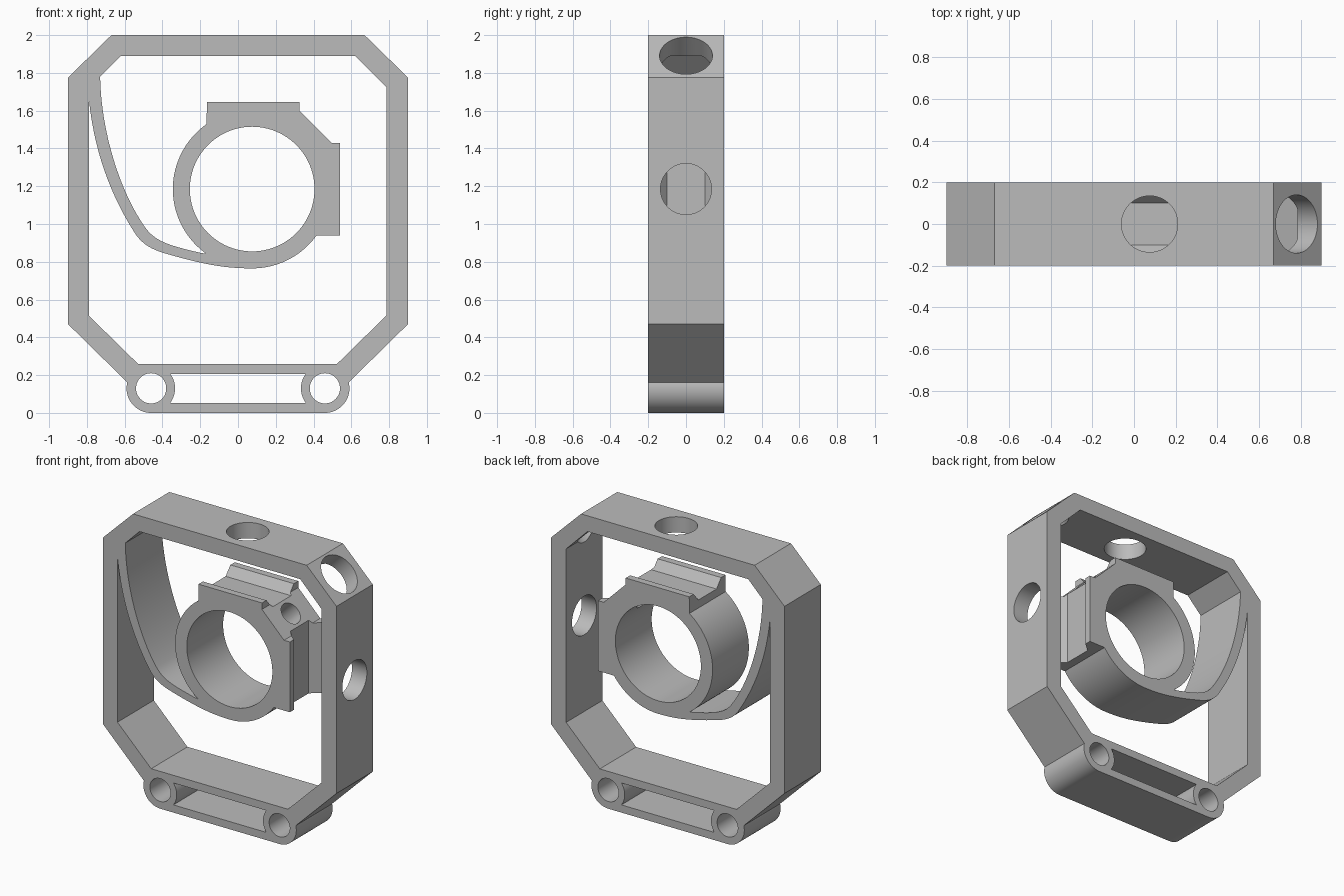
import bpy, bmesh, math
from mathutils import Matrix, Vector
from mathutils.geometry import interpolate_bezier

if "Cube" in bpy.data.objects:
    bpy.data.objects.remove(bpy.data.objects["Cube"])

HALF = 0.2               # half the depth of the body
BX, BZ = 0.075, 1.185    # bore centre
PIN_X, PIN_Z = 0.46, 0.13

grey = bpy.data.materials.new("plain grey")
grey.use_nodes = True
grey.diffuse_color = (0.5, 0.5, 0.5, 1)
grey.node_tree.nodes["Principled BSDF"].inputs["Base Color"].default_value = (0.5, 0.5, 0.5, 1)


def arc(cx, cz, r, start, end, n=24):
    angles = [math.radians(start + (end - start) * i / n) for i in range(n + 1)]
    return [(cx + r * math.cos(a), cz + r * math.sin(a)) for a in angles]


def circle(cx, cz, r, n=64):
    return arc(cx, cz, r, 0, 360, n)[:-1]


def bezier(*pts):
    """Chain of cubic segments sharing their end points."""
    v = [Vector((x, z, 0)) for x, z in pts]
    out = [pts[0]]
    for i in range(0, len(v) - 1, 3):
        out += [(p.x, p.y) for p in interpolate_bezier(*v[i:i + 4], 17)[1:]]
    return out


def make_object(name, bm):
    bmesh.ops.recalc_face_normals(bm, faces=bm.faces[:])
    mesh = bpy.data.meshes.new(name)
    bm.to_mesh(mesh)
    bm.free()
    mesh.materials.append(grey)
    obj = bpy.data.objects.new(name, mesh)
    bpy.context.collection.objects.link(obj)
    return obj


def plate(name, loops):
    """Extrude a flat region, bounded by closed loops in x and z, along y."""
    bm = bmesh.new()
    for loop in loops:
        vs = [bm.verts.new((x, -HALF, z)) for x, z in loop]
        for a, b in zip(vs, vs[1:] + vs[:1]):
            bm.edges.new((a, b))
    bmesh.ops.triangle_fill(bm, edges=bm.edges[:], use_beauty=True, normal=(0, -1, 0))
    new = bmesh.ops.extrude_face_region(bm, geom=bm.faces[:])["geom"]
    moved = [g for g in new if isinstance(g, bmesh.types.BMVert)]
    bmesh.ops.translate(bm, verts=moved, vec=(0, 2 * HALF, 0))
    return make_object(name, bm)


def drill(name, r, tilt, near, far):
    """Cylinder running outward from the bore centre, tilted from z toward x."""
    bm = bmesh.new()
    bmesh.ops.create_cone(bm, cap_ends=True, segments=64, radius1=r, radius2=r,
                          depth=far - near,
                          matrix=Matrix.Translation((0, 0, (near + far) / 2)))
    bm.transform(Matrix.Translation((BX, 0, BZ)) @ Matrix.Rotation(math.radians(tilt), 4, 'Y'))
    return make_object(name, bm)


def channel(name, tilt):
    """Flat-bottomed groove with sloping walls, cut in a ring pad."""
    bm = bmesh.new()
    profile = [(-0.1, 0.4), (0.1, 0.4), (0.16, 0.47), (-0.16, 0.47)]
    face = bm.faces.new([bm.verts.new((-0.27, y, z)) for y, z in profile])
    new = bmesh.ops.extrude_face_region(bm, geom=[face])["geom"]
    moved = [g for g in new if isinstance(g, bmesh.types.BMVert)]
    bmesh.ops.translate(bm, verts=moved, vec=(0.54, 0, 0))
    bm.transform(Matrix.Translation((BX, 0, BZ)) @ Matrix.Rotation(math.radians(tilt), 4, 'Y'))
    return make_object(name, bm)


# Frame outline with rounded feet
outer = ([(-0.67, 2), (0.67, 2), (0.9, 1.775), (0.9, 0.47)]
         + arc(PIN_X, PIN_Z, 0.13, 14, -90)
         + arc(-PIN_X, PIN_Z, 0.13, 270, 166)
         + [(-0.9, 0.47), (-0.9, 1.775)])

# Window outline, running round the frame, the spring arm and the ring
window = [(-0.62, 1.89), (0.62, 1.89), (0.785, 1.725), (0.785, 0.515),
          (0.525, 0.26), (-0.53, 0.26), (-0.79, 0.515)]
window += bezier((-0.79, 1.67), (-0.765, 1.4), (-0.68, 1.16), (-0.545, 0.95),
                 (-0.485, 0.86), (-0.4, 0.85), (-0.3, 0.82),
                 (-0.17, 0.787), (-0.07, 0.765), (BX, BZ - 0.42))
window += arc(BX, BZ, 0.42, 270, 324.3)[1:]
window += [(0.54, 0.94), (0.54, 1.43), (0.495, 1.43), (0.325, 1.6),
           (0.325, 1.645), (-0.165, 1.645)]
window += arc(BX, BZ, 0.42, 125, 234.5, 40)
window += bezier((-0.73, 1.78), (-0.725, 1.48), (-0.62, 1.16), (-0.49, 0.98),
                 (-0.43, 0.895), (-0.33, 0.88), (-0.17, 0.84))[::-1][1:]

# Slot between the pin holes, with ends concentric to them
slot = arc(-PIN_X, PIN_Z, 0.127, -37, 37, 12) + arc(PIN_X, PIN_Z, 0.127, 143, 217, 12)

body = plate("frame_with_spring_ring",
             [outer, window, circle(BX, BZ, 0.33, 96), slot]
             + [circle(s * PIN_X, PIN_Z, 0.08, 48) for s in (-1, 1)])

# Access holes in the frame, the screw hole in the ring and the pad channels
cutters = [drill("top_hole_cutter", 0.135, 0, 0.6, 0.95),
           drill("side_hole_cutter", 0.135, 90, 0.6, 0.95),
           drill("corner_hole_cutter", 0.14, 45, 0.6, 1.2),
           drill("screw_hole_cutter", 0.075, 45, 0.2, 0.55),
           channel("top_channel_cutter", 0),
           channel("side_channel_cutter", 90)]
for cutter in cutters:
    cutter.hide_render = True
    cutter.hide_set(True)
    mod = body.modifiers.new(cutter.name, 'BOOLEAN')
    mod.operation = 'DIFFERENCE'
    mod.solver = 'EXACT'
    mod.object = cutter

# Apply the cuts, then drop the cutters
bpy.context.view_layer.objects.active = body
body.select_set(True)
for cutter in cutters:
    bpy.ops.object.modifier_apply(modifier=cutter.name)
    bpy.data.objects.remove(cutter)
bpy.ops.object.shade_smooth_by_angle(angle=math.radians(25))
